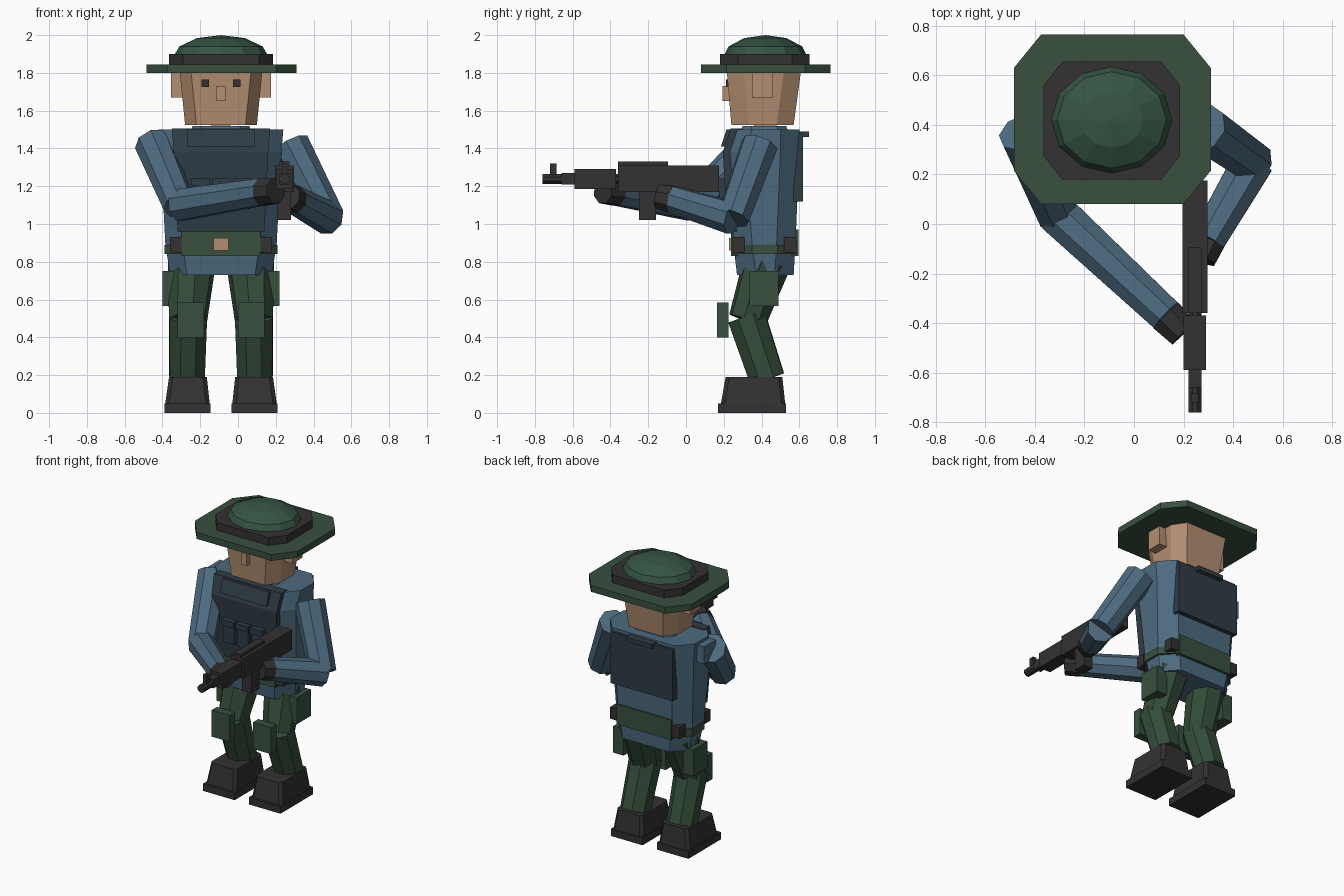
import bpy
import bmesh
import math
from mathutils import Vector

if "Cube" in bpy.data.objects:
    bpy.data.objects.remove(bpy.data.objects["Cube"], do_unlink=True)

CX, CY = -0.09, 0.42   # centre line of the standing figure


def material(name, rgb):
    """Make one flat colour from an sRGB triple."""
    lin = [((c / 255 + 0.055) / 1.055) ** 2.4 for c in rgb] + [1.0]
    m = bpy.data.materials.new(name)
    m.use_nodes = True
    m.diffuse_color = lin
    m.node_tree.nodes["Principled BSDF"].inputs["Base Color"].default_value = lin
    return m


SHIRT = material("blue shirt", (77, 107, 128))
VEST = material("dark slate vest", (46, 60, 69))
GREEN = material("olive green", (56, 80, 62))
TROUSER = material("trouser green", (52, 77, 58))
DOME = material("crown green", (52, 84, 66))
BLACK = material("black", (51, 49, 49))
SKIN = material("skin", (180, 143, 113))


def finish(name, bm, mat):
    bmesh.ops.recalc_face_normals(bm, faces=bm.faces)
    mesh = bpy.data.meshes.new(name)
    bm.to_mesh(mesh)
    bm.free()
    mesh.materials.append(mat)
    ob = bpy.data.objects.new(name, mesh)
    bpy.context.collection.objects.link(ob)
    return ob


def loft(name, mat, rings):
    """Skin a list of equal-length point rings and cap both ends."""
    bm = bmesh.new()
    loops = [[bm.verts.new(p) for p in ring] for ring in rings]
    n = len(loops[0])
    for a, b in zip(loops, loops[1:]):
        for i in range(n):
            j = (i + 1) % n
            bm.faces.new((a[i], a[j], b[j], b[i]))
    bm.faces.new(loops[0])
    bm.faces.new(loops[-1])
    return finish(name, bm, mat)


def block(name, mat, levels, cut=None):
    """Stack of rectangles (z, x0, x1, y0, y1), corners optionally cut by (x, y)."""
    rings = []
    for z, x0, x1, y0, y1 in levels:
        if cut:
            cx, cy = cut
            ring = [(x0 + cx, y0), (x1 - cx, y0), (x1, y0 + cy), (x1, y1 - cy),
                    (x1 - cx, y1), (x0 + cx, y1), (x0, y1 - cy), (x0, y0 + cy)]
        else:
            ring = [(x0, y0), (x1, y0), (x1, y1), (x0, y1)]
        rings.append([(x, y, z) for x, y in ring])
    return loft(name, mat, rings)


def box(name, mat, x, y, z):
    return block(name, mat, [(z[0], *x, *y), (z[1], *x, *y)])


def limb(name, mat, start, end, r0, r1, sides=8):
    """Straight tapered prism between two points."""
    a, b = Vector(start), Vector(end)
    turn = (b - a).to_track_quat('Z', 'Y')
    rings = []
    for centre, r in ((a, r0), (b, r1)):
        angles = [2 * math.pi * (i + 0.5) / sides for i in range(sides)]
        rings.append([centre + turn @ Vector((r * math.cos(t), r * math.sin(t), 0))
                      for t in angles])
    return loft(name, mat, rings)


def span(side, inner, outer):
    """X range measured out from the centre line on one side."""
    return sorted((CX + side * inner, CX + side * outer))


# Torso, collar and neck
block("shirt", SHIRT, [(0.73, -0.36, 0.18, 0.27, 0.57), (0.9, -0.385, 0.205, 0.25, 0.58),
                       (1.38, -0.41, 0.23, 0.21, 0.6), (1.5, -0.42, 0.24, 0.25, 0.6)],
      (0.09, 0.1))
block("collar", SHIRT, [(1.49, -0.25, 0.07, 0.29, 0.54), (1.52, -0.24, 0.06, 0.3, 0.53)],
      (0.05, 0.05))
box("neck", SKIN, (-0.14, -0.04), (0.36, 0.48), (1.48, 1.55))

# Vest front, its pockets, and the back plate
block("vest_front", VEST, [(0.96, -0.32, 0.14, 0.22, 0.3), (1.38, -0.34, 0.16, 0.195, 0.3),
                           (1.505, -0.35, 0.17, 0.235, 0.3)])
block("vest_flap", VEST, [(1.41, -0.27, 0.09, 0.185, 0.26), (1.5, -0.27, 0.09, 0.215, 0.26)])
for i in range(3):
    x = -0.24 + 0.11 * i
    box("vest_pocket", VEST, (x, x + 0.085), (0.175, 0.23), (1.08, 1.2))
    box("pocket_flap", VEST, (x - 0.005, x + 0.09), (0.165, 0.23), (1.2, 1.24))
box("back_plate", VEST, (-0.33, 0.15), (0.57, 0.62), (1.12, 1.48))
box("back_handle", VEST, (-0.19, 0.01), (0.6, 0.65), (1.46, 1.49))

# Belt with buckle and corner pouches
block("belt_side", GREEN, [(0.84, -0.39, 0.21, 0.25, 0.585), (0.89, -0.39, 0.21, 0.25, 0.585)],
      (0.09, 0.1))
box("belt_front", GREEN, (-0.3, 0.12), (0.238, 0.3), (0.83, 0.97))
box("belt_back", GREEN, (-0.3, 0.12), (0.53, 0.595), (0.83, 0.97))
box("belt_buckle", SKIN, (-0.13, -0.05), (0.228, 0.27), (0.86, 0.925))
for side in (-1, 1):
    x = span(side, 0.2, 0.27)
    box("front_belt_pouch", BLACK, x, (0.245, 0.31), (0.85, 0.93))
    box("back_belt_pouch", BLACK, x, (0.52, 0.585), (0.85, 0.93))

# Head and face
block("head", SKIN, [(1.525, -0.28, 0.1, 0.24, 0.57), (1.82, -0.31, 0.13, 0.215, 0.61)],
      (0.06, 0.09))
box("nose", SKIN, (-0.113, -0.067), (0.192, 0.24), (1.65, 1.73))
for side in (-1, 1):
    box("ear", SKIN, span(side, 0.19, 0.265), (0.35, 0.46), (1.67, 1.81))
    box("eye", BLACK, span(side, 0.063, 0.103), (0.211, 0.24), (1.725, 1.765))

# Hat
block("hat_brim", GREEN, [(z, -0.485, 0.31, 0.08, 0.765) for z in (1.8, 1.845)], (0.11, 0.135))
block("hat_band", BLACK, [(z, -0.365, 0.185, 0.18, 0.655) for z in (1.845, 1.9)], (0.075, 0.095))
bm = bmesh.new()
bmesh.ops.create_uvsphere(bm, u_segments=12, v_segments=6, radius=1)
for v in bm.verts:
    v.co = (CX + 0.255 * v.co.x, CY + 0.225 * v.co.y, 1.88 + 0.12 * v.co.z)
low = [v for v in bm.verts if v.co.z < 1.87]
bmesh.ops.delete(bm, geom=low, context='VERTS')
finish("hat_crown", bm, DOME)

# Legs, pads and boots
for side in (-1, 1):
    x = CX + side * 0.175
    hip, knee, ankle = (x - side * 0.02, 0.43, 0.8), (x, 0.325, 0.49), (x + side * 0.005, 0.43, 0.18)
    limb("thigh", TROUSER, hip, knee, 0.13, 0.103)
    limb("shin", TROUSER, (x, 0.32, 0.51), ankle, 0.108, 0.1)
    box("knee_pad", GREEN, span(side, 0.09, 0.23), (0.165, 0.225), (0.4, 0.585))
    box("thigh_pouch", GREEN, span(side, 0.23, 0.31), (0.335, 0.49), (0.565, 0.75))
    box("boot_sole", BLACK, span(side, 0.055, 0.3), (0.17, 0.53), (0, 0.05))
    block("boot", BLACK, [(0.05, *span(side, 0.06, 0.295), 0.185, 0.525),
                          (0.19, *span(side, 0.075, 0.275), 0.21, 0.51)], (0.02, 0.02))

# Arms: shoulder, elbow, cuff, knuckles
arms = {
    "right": ((-0.45, 0.37, 1.43), (-0.31, 0.04, 1.1), (0.13, -0.37, 1.17), (0.2, -0.44, 1.175)),
    "left": ((0.28, 0.39, 1.42), (0.48, 0.25, 1.03), (0.295, -0.07, 1.13), (0.265, -0.14, 1.145)),
}
for label, (shoulder, elbow, cuff, tip) in arms.items():
    limb(label + "_upper_arm", SHIRT, shoulder, elbow, 0.1, 0.088)
    limb(label + "_forearm", SHIRT, elbow, cuff, 0.09, 0.076)
    limb(label + "_hand", BLACK, cuff, tip, 0.078, 0.07)
box("right_arm_root", SHIRT, (-0.47, -0.36), (0.34, 0.47), (1.36, 1.48))

# Rifle
box("rifle_receiver", BLACK, (0.195, 0.297), (-0.36, 0.175), (1.17, 1.31))
box("rifle_top_rail", BLACK, (0.22, 0.272), (-0.36, -0.095), (1.3, 1.33))
box("rifle_handguard", BLACK, (0.2, 0.29), (-0.59, -0.37), (1.185, 1.29))
limb("rifle_barrel", BLACK, (0.246, -0.36, 1.238), (0.246, -0.76, 1.238), 0.028, 0.028)
box("rifle_gas_block", BLACK, (0.22, 0.272), (-0.66, -0.59), (1.21, 1.27))
box("rifle_front_sight", BLACK, (0.232, 0.26), (-0.72, -0.685), (1.25, 1.32))
box("rifle_magazine", BLACK, (0.207, 0.28), (-0.25, -0.16), (1.02, 1.18))
